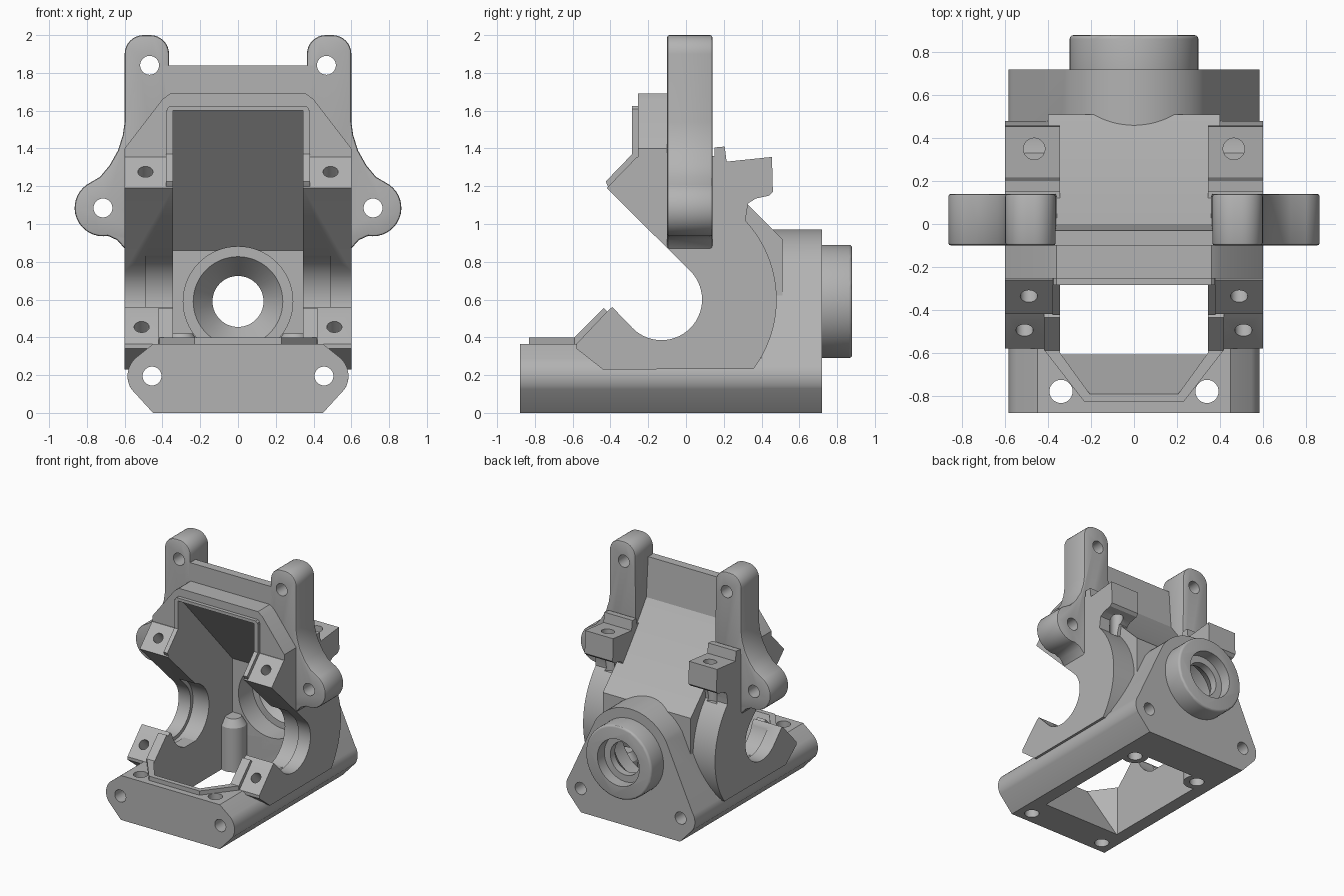
import bpy, bmesh, math
from mathutils import Vector

if "Cube" in bpy.data.objects:
    bpy.data.objects.remove(bpy.data.objects["Cube"])

metal = bpy.data.materials.new("grey_metal")
metal.use_nodes = True
GREY = (0.45, 0.45, 0.45, 1)
metal.diffuse_color = GREY
metal.node_tree.nodes["Principled BSDF"].inputs["Base Color"].default_value = GREY


def finish(name, bm):
    bmesh.ops.recalc_face_normals(bm, faces=bm.faces)
    me = bpy.data.meshes.new(name)
    bm.to_mesh(me)
    bm.free()
    me.materials.append(metal)
    ob = bpy.data.objects.new(name, me)
    bpy.context.scene.collection.objects.link(ob)
    return ob


def prism(name, pts, axis, lo, hi):
    """Extrude a profile: (y, z) along x, or (x, z) along y."""
    place = {"x": lambda p: (lo, p[0], p[1]), "y": lambda p: (p[0], lo, p[1])}[axis]
    d = (hi - lo, 0, 0) if axis == "x" else (0, hi - lo, 0)
    bm = bmesh.new()
    face = bm.faces.new([bm.verts.new(place(p)) for p in pts])
    ext = bmesh.ops.extrude_face_region(bm, geom=[face])
    bmesh.ops.translate(bm, vec=d, verts=[v for v in ext["geom"] if isinstance(v, bmesh.types.BMVert)])
    return finish(name, bm)


def hull(name, pts):
    bm = bmesh.new()
    for p in pts:
        bm.verts.new(p)
    bmesh.ops.convex_hull(bm, input=bm.verts)
    bmesh.ops.dissolve_limit(bm, angle_limit=0.01, verts=bm.verts, edges=bm.edges)
    return finish(name, bm)


def rod(name, a, b, r1, r2=None, seg=40):
    a, b = Vector(a), Vector(b)
    bm = bmesh.new()
    bmesh.ops.create_cone(bm, cap_ends=True, segments=seg, radius1=r1,
                          radius2=r1 if r2 is None else r2, depth=(b - a).length)
    bm.transform((b - a).to_track_quat("Z", "Y").to_matrix().to_4x4())
    bmesh.ops.translate(bm, vec=(a + b) / 2, verts=bm.verts)
    return finish(name, bm)


def arc(cx, cz, r, a0, a1, n=12):
    angs = [math.radians(a0 + (a1 - a0) * i / n) for i in range(n + 1)]
    return [(cx + r * math.cos(a), cz + r * math.sin(a)) for a in angs]


def mirrored(half):
    return half + [(-x, z) for x, z in reversed(half)]


def apply(ob):
    bpy.ops.object.select_all(action="DESELECT")
    bpy.context.view_layer.objects.active = ob
    ob.select_set(True)
    for m in list(ob.modifiers):
        bpy.ops.object.modifier_apply(modifier=m.name)


def cut(ob, *cutters):
    for c in cutters:
        m = ob.modifiers.new("cut", "BOOLEAN")
        m.operation, m.solver, m.object = "DIFFERENCE", "EXACT", c
    apply(ob)


def bevel(ob, width, seg=3):
    m = ob.modifiers.new("bevel", "BEVEL")
    m.width, m.segments, m.angle_limit = width, seg, math.radians(50)
    apply(ob)


parts, cutters = [], []


def cutter(ob):
    cutters.append(ob)
    return ob


# Shared cutters: gear cavity, floor opening, bearing bores and long bolt holes
W = 0.345
cavity = cutter(prism("cavity_cutter", [(-0.5, 1.6), (-0.25, 1.6), (0.42, 0.86), (0.42, -0.1),
                                        (-0.59, -0.1), (-0.59, 1.0)], "x", -W, W))
floor_pts = [(s * x, y, z) for s in (-1, 1) for x, y, z in
             [(0.2, -0.8, 0.42), (W, -0.6, 0.42), (W, 0, 0.42),
              (W, -0.6, -0.02), (W, 0, -0.02)]]
floor = cutter(hull("floor_cutter", floor_pts))


def shaft(name, y0, y1, r1, r2=None):
    return cutter(rod(name, (0, y0, 0.59), (0, y1, 0.59), r1, r2, 64))


bores = [shaft("inner_bore", 0.3, 0.6, 0.29), shaft("cone_bore", 0.59, 0.73, 0.245, 0.135),
         shaft("through_bore", 0.7, 0.9, 0.135), shaft("rear_bore", 0.79, 0.95, 0.19)]
bolts = [cutter(rod("bolt_cutter", (s * 0.455, -1, 0.195), (s * 0.455, 1, 0.195), 0.05)) for s in (-1, 1)]
floor_screws = [cutter(rod("floor_screw_cutter", (s * x, y, -0.1), (s * x, y, h), 0.054))
                for s in (-1, 1) for x, y, h in ((0.34, -0.78, 0.6), (0.3, 0.37, 0.25))]

# Base block with rounded flanks
base = prism("base", mirrored([(0.45, 0)] + arc(0.455, 0.195, 0.13, -32, 45, 8) + [(0.45, 0.365)]),
             "y", -0.88, 0.72)
cut(base, cavity, floor, *bores, *bolts, *floor_screws)
parts.append(base)

# Raised lip around the floor opening
lip = hull("floor_lip", [(s * x, y, z) for s in (-1, 1) for z in (0.3, 0.4)
                         for x, y in ((0.23, -0.83), (0.42, -0.585), (0.42, -0.5))])
cut(lip, floor, cavity, *floor_screws)
parts.append(lip)

# Rear flange and bearing boss
flange = prism("rear_flange", mirrored([(0.45, 0.02)] + arc(0.455, 0.195, 0.13, -32, 35, 8)
                                       + arc(0, 0.59, 0.38, 32, 90, 14)[:-1] + [(0.01, 0.97)]),
               "y", 0.4, 0.72)
cut(flange, cavity, *bores, *bolts)
parts.append(flange)
boss = rod("bearing_boss", (0, 0.6, 0.59), (0, 0.88, 0.59), 0.3, seg=64)
bevel(boss, 0.018)
cut(boss, *bores)
parts.append(boss)

# Sloping back shell with the thin web between the towers
shell = prism("back_shell", [(-0.1, 1.84), (-0.03, 1.84), (0.0, 1.52), (0.09, 1.4), (0.33, 1.1),
                             (0.51, 0.92), (0.51, 0.2), (0.3, 0.3), (0.1, 0.9), (-0.1, 1.3)],
              "x", -0.4, 0.4)
cut(shell, cavity, *bores)
parts.append(shell)

# Front hood and its rim
hood = prism("hood", mirrored([(0.6, 1.3), (0.6, 1.4), (0.4, 1.66), (0.36, 1.69)]), "y", -0.255, -0.09)
rim = prism("hood_rim", mirrored([(0.375, 1.38), (0.375, 1.61), (0.36, 1.625)]), "y", -0.285, -0.1)
for ob in (hood, rim):
    cut(ob, cavity)
    parts.append(ob)

# Side wall outline: bearing notch in front, round rear, lug on top
wall_profile = ([(-0.58, 0.365), (-0.41, 0.545), (-0.39, 0.56)] + arc(-0.13, 0.6, 0.215, 225, 405, 28)
                + [(-0.42, 1.19), (-0.26, 1.355), (0.15, 1.36), (0.15, 1.405), (0.205, 1.41),
                   (0.215, 1.33), (0.455, 1.355), (0.46, 1.17), (0.44, 1.15), (0.37, 1.135),
                   (0.33, 1.11), (0.32, 1.06)]
                + arc(-0.13, 0.6, 0.61, 43, -37, 24) + [(-0.44, 0.23), (-0.58, 0.34)])
# Shock tower outline with an outer ear
tower_profile = ([(0.35, 0.87), (0.365, 1.8)] + arc(0.465, 1.9, 0.1, 180, 90, 8)
                 + arc(0.5, 1.9, 0.1, 90, 0, 8)
                 + [(0.6, 1.54), (0.61, 1.47), (0.635, 1.39), (0.68, 1.31), (0.73, 1.25)]
                 + arc(0.715, 1.085, 0.15, 55, -100, 16) + [(0.64, 0.915), (0.6, 0.87)])

for s, side in ((1, "left"), (-1, "right")):
    def span(a, b):
        return sorted((s * a, s * b))

    wall = prism(side + "_side_wall", wall_profile, "x", *span(W, 0.6))
    cuts = [rod("seat_cutter", (s * 0.3, -0.13, 0.6), (s * 0.49, -0.13, 0.6), 0.245, seg=56),
            rod("lug_cutter", (s * 0.465, 0.35, 1.0), (s * 0.465, 0.35, 1.5), 0.05)]
    for x, y, z in ((0.49, -0.335, 1.275), (0.51, -0.495, 0.455)):
        cuts.append(rod("pad_cutter", (s * x, y + 0.12, z - 0.12), (s * x, y - 0.05, z + 0.05), 0.04))
    cutters += cuts
    cut(wall, *cuts, *bolts)

    # Locating lips beside the clamp pads
    upper_lip = prism(side + "_upper_lip", [(-0.4, 1.17), (-0.425, 1.225), (-0.285, 1.37),
                                            (-0.285, 1.6), (-0.2, 1.6), (-0.2, 1.0)],
                      "x", *span(W, 0.38))
    lower_lip = prism(side + "_lower_lip", [(-0.59, 0.36), (-0.59, 0.4), (-0.435, 0.555),
                                            (-0.4, 0.52), (-0.45, 0.35)], "x", *span(W, 0.42))

    tower = prism(side + "_tower", [(s * x, z) for x, z in tower_profile], "y", -0.1, 0.14)
    bevel(tower, 0.012, 2)
    holes = [rod("tower_cutter", (s * x, -0.3, z), (s * x, 0.3, z), 0.05)
             for x, z in ((0.468, 1.84), (0.715, 1.085))]
    cutters += holes
    cut(tower, *holes)

    # Screw pillar in the rear corner of the cavity
    pillar = rod(side + "_pillar", (s * 0.3, 0.37, 0.0), (s * 0.3, 0.37, 0.36), 0.1)
    cut(pillar, *floor_screws)
    tip = rod(side + "_pillar_tip", (s * 0.3, 0.37, 0.36), (s * 0.3, 0.37, 0.42), 0.1, 0.06)
    parts += [wall, upper_lip, lower_lip, tower, pillar, tip]

for c in cutters:
    bpy.data.objects.remove(c)

bpy.ops.object.select_all(action="DESELECT")
for ob in parts:
    ob.select_set(True)
bpy.context.view_layer.objects.active = parts[0]
bpy.ops.object.shade_smooth_by_angle(angle=math.radians(30))
